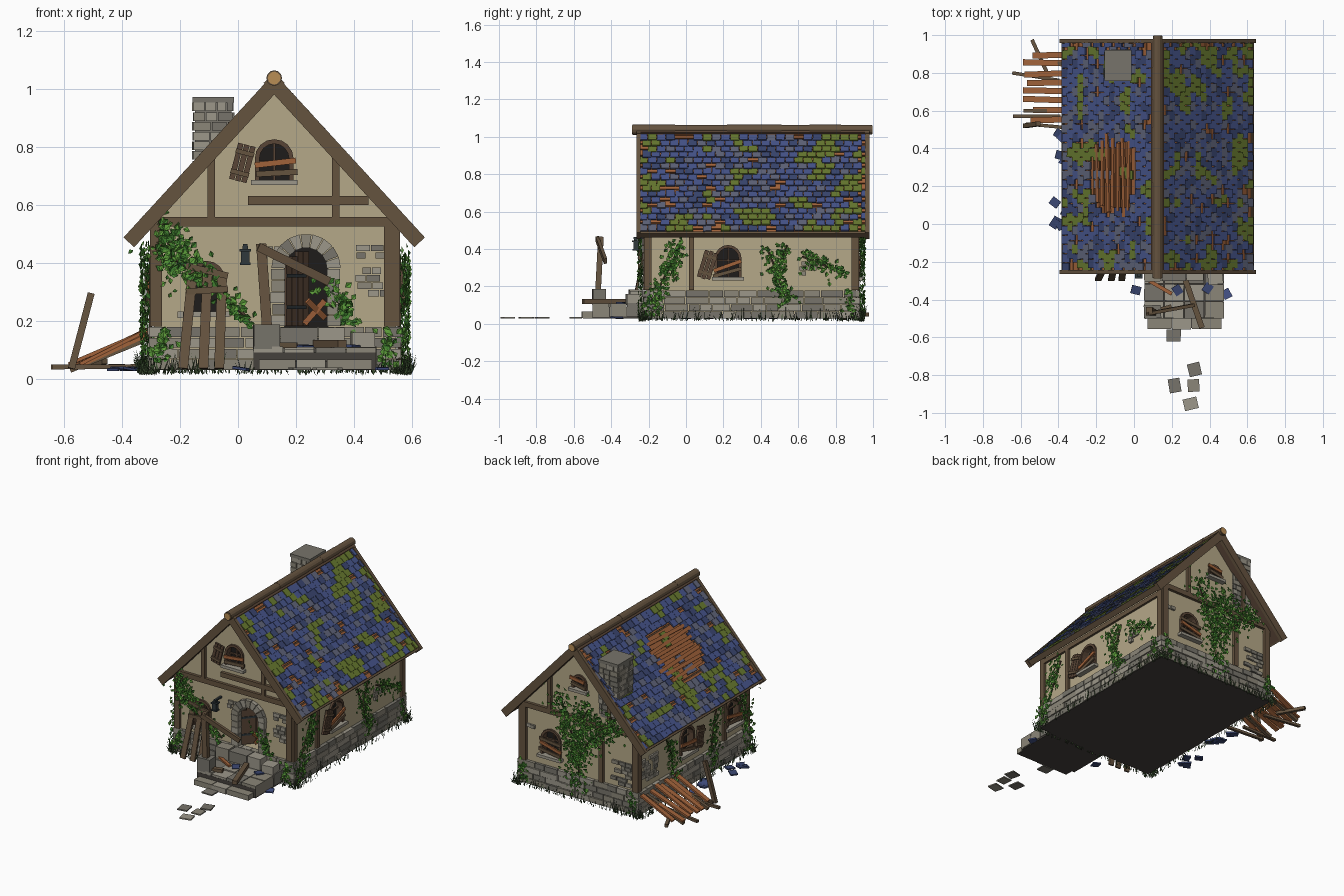
import bpy, bmesh, math, random
from mathutils import Matrix, Vector, noise

if "Cube" in bpy.data.objects:
    bpy.data.objects.remove(bpy.data.objects["Cube"])

random.seed(4)
R, I = random.uniform, Matrix.Identity(4)
parts = {}
COL = dict(plaster="B5A888", timber="65533F", plank="594536", raw="A0623A", dark="1E1C1B", floor="45413C",
           stone_a="8B8678", stone_b="77746B", stone_c="9C978A", slate_a="46548A", slate_b="39456F", slate_c="5E6378",
           moss="66782F", leaf_a="5FA03C", leaf_b="3F7D2E", grass="3F5434", iron="30383C", cut_wood="B98D55", stem="4F4030")


def get(name, col):
    return parts.setdefault((name, col), bmesh.new())


def prism(part, M, prof, z0, z1):
    bm = get(*part)
    lo = [bm.verts.new(M @ Vector((x, y, z0))) for x, y in prof]
    hi = [bm.verts.new(M @ Vector((x, y, z1))) for x, y in prof]
    bm.faces.new(lo[::-1])
    bm.faces.new(hi)
    for i in range(len(prof)):
        j = (i + 1) % len(prof)
        bm.faces.new((lo[i], lo[j], hi[j], hi[i]))


def box(part, M, c, s, rz=0, ry=0):
    M = M @ Matrix.Translation(c) @ Matrix.Rotation(rz, 4, 'Z') @ Matrix.Rotation(ry, 4, 'Y')
    x, y, z = (v / 2 for v in s)
    prism(part, M, [(-x, -y), (x, -y), (x, y), (-x, y)], -z, z)


def span(part, M, a0, a1, b0, b1, c0, c1):
    box(part, M, ((a0 + a1) / 2, (b0 + b1) / 2, (c0 + c1) / 2), (a1 - a0, b1 - b0, c1 - c0))


def axes(x, y, z, o):
    return Matrix((x, y, z)).transposed().to_4x4() if o is None else Matrix.Translation(o) @ Matrix((x, y, z)).transposed().to_4x4()


def beam(part, p, q, w, t, up=(0, 0, 1)):
    p, q = Vector(p), Vector(q)
    x = (q - p).normalized()
    y = Vector(up).cross(x).normalized()
    box(part, axes(x, y, x.cross(y), (p + q) / 2), (0, 0, 0), ((q - p).length, w, t))


def frames(x0, x1, y0, y1):
    """wall frames: local (along wall, up, outward)"""
    X, Y, Z = Vector((1, 0, 0)), Vector((0, 1, 0)), Vector((0, 0, 1))
    return (axes(X, Z, -Y, (0, y0, 0)), axes(X, Z, Y, (0, y1, 0)),
            axes(Y, Z, X, (x1, 0, 0)), axes(Y, Z, -X, (x0, 0, 0)))


def stone(name):
    return (name, random.choice(("stone_a", "stone_b", "stone_c")))


def courses(name, M, a0, a1, z0, z1, rows, lmin, lmax, d):
    h = (z1 - z0) / rows
    for r in range(rows):
        a = a0
        while a < a1 - 0.005:
            b = a + R(lmin, lmax)
            if b > a1 - lmin * 0.6:
                b = a1
            span(stone(name), M, a + 0.002, b - 0.002, z0 + r * h + 0.002, z0 + (r + 1) * h - 0.002, -0.02, d + R(-.004, .004))
            a = b


def arch(cx, b, sp, r, n=10):
    return [(cx - r, b), (cx + r, b)] + [(cx + r * math.cos(math.pi * i / n), sp + r * math.sin(math.pi * i / n)) for i in range(n + 1)]


def ring(part, M, cx, sp, r0, r1, n, c0, c1, gap=0.0):
    for i in range(n):
        t0, t1 = math.pi * i / n + gap, math.pi * (i + 1) / n - gap
        prof = [(cx + r * math.cos(t), sp + r * math.sin(t)) for r, t in ((r0, t0), (r1, t0), (r1, t1), (r0, t1))]
        prism(part or stone("door_arch"), M, prof, c0, c1)


def window(M, a, b, sp, r, boards=2):
    prism(("wall_cutter", "dark"), M, arch(a, b, sp, r), -0.04, 0.05)
    prism(("window_dark", "dark"), M, arch(a, b, sp, r), -0.045, -0.037)
    fr = ("window_frame", "plank")
    ring(fr, M, a, sp, r - 0.004, r + 0.012, 8, -0.03, 0.012)
    for s in (-1, 1):
        box(fr, M, (a + s * (r + .004), (b + sp) / 2, -.009), (.016, sp - b, .042))
    box(fr, M, (a, (b + sp + r) / 2, -.025), (.008, sp + r - b, .012))
    box(fr, M, (a, sp - .01, -.025), (2 * r, .008, .012))
    box(("window_sill", "stone_c"), M, (a, b - .008, .01), (2 * r + .05, .018, .045))
    for i in range(boards):
        box(("window_board", "raw" if i % 2 else "timber"), M, (a + R(-.01, .01), b + .025 + i * .035, .018), (2.6 * r, .02, .01), R(.05, .35))


def shutter(M, a, b, w, h, rot):
    S = M @ Matrix.Translation((a, b, .02)) @ Matrix.Rotation(rot, 4, 'Z')
    for i in range(3):
        box(("shutter", "plank"), S, ((i - 1) * w / 3, 0, 0), (w / 3 - .003, h + R(-.01, .01), .012))
    for s in (-1, 1):
        box(("shutter", "timber"), S, (0, s * h * .3, .009), (w, .016, .008))


def vine(M, pts, r, n):
    for p, q in zip(pts, pts[1:]):
        beam(("vine_stem", "stem"), M @ Vector((*p, .012)), M @ Vector((*q, .012)), .008, .008, (.3, .5, .7))
    for _ in range(n):
        k = random.randrange(len(pts) - 1)
        c = Vector(pts[k]).lerp(Vector(pts[k + 1]), R(0, 1))
        a, b = c.x + random.gauss(0, r), max(.05, c.y + random.gauss(0, r))
        L = M @ Matrix.Translation((a, b, R(.012, .045))) @ Matrix.Rotation(R(0, 6.28), 4, 'Z') @ Matrix.Rotation(R(-.6, .6), 4, 'X')
        s = R(.017, .03)
        bm = get("ivy_leaves", random.choice(("leaf_a", "leaf_b")))
        v = [bm.verts.new(L @ Vector(c) * 1.0) for c in ((-s * .5, 0, 0), (0, -s * .45, s * .2), (s * .6, 0, 0), (0, s * .45, s * .2))]
        bm.faces.new((v[0], v[1], v[2]))
        bm.faces.new((v[0], v[2], v[3]))


def patch(M, a, b, w, h):
    for r in range(int(h / .026)):
        x = a - w / 2 + R(0, .03)
        while x < a + w / 2:
            l = R(.03, .055)
            if random.random() < .75:
                box(stone("bared_stone"), M, (x + l / 2, b - h / 2 + r * .026, .002), (l - .004, .022, R(.012, .024)))
            x += l


F = FRONT, BACK, RIGHT, LEFT = frames(-.29, .545, -.21, .91)

# plaster body with cut openings, floor, foundation
prism(("walls", "plaster"), FRONT, [(-.29, .05), (.545, .05), (.545, .53), (.125, .985), (-.29, .53)], -1.12, 0)
span(("floor", "floor"), I, -.305, .56, -.225, .925, .03, .052)
for M, a0, a1 in ((FRONT, -.31, .565), (BACK, -.31, .565), (RIGHT, -.21, .91), (LEFT, -.21, .91)):
    courses("foundation", M, a0, a1, .03, .18, 4, .06, .13, .02)

# timber frame
tm = ("timber_frame", "timber")
for M in (FRONT, BACK):
    for t in ((-.3, -.262, .18, .53), (.505, .545, .18, .53), (-.3, .555, .525, .558), (-.105, -.08, .558, .77), (.325, .35, .558, .77)):
        span(tm, M, *t, -.01, .018)
span(tm, FRONT, .035, .45, .6, .63, -.01, .02)
span(tm, BACK, -.05, -.02, .18, .53, -.01, .018)
for M in (RIGHT, LEFT):
    for t in ((-.225, -.185, .18, .53), (.015, .042, .18, .5), (.885, .925, .18, .53), (-.22, .92, .47, .5)):
        span(tm, M, *t, -.01, .014)

# windows and hanging shutters
for args in ((FRONT, .125, .685, .76, .055), (FRONT, -.11, .23, .34, .055, 0), (RIGHT, .225, .25, .35, .06),
             (LEFT, .41, .25, .35, .06), (LEFT, -.06, .25, .35, .06), (BACK, .33, .25, .35, .06, 3), (BACK, .125, .74, .78, .04)):
    window(*args)
shutter(FRONT, .015, .745, .065, .12, -.25)
shutter(RIGHT, .115, .315, .075, .15, -.3)
shutter(LEFT, .3, .31, .07, .14, .2)

# doorway, door ajar, broken boards
prism(("wall_cutter", "dark"), FRONT, arch(.235, .17, .38, .075), -.15, .05)
prism(("door_dark", "dark"), FRONT, arch(.235, .17, .38, .075), -.155, -.147)
ring(None, FRONT, .235, .38, .072, .12, 9, -.05, .025, .015)
for s in (-1, 1):
    for i in range(5):
        w = R(.04, .055)
        box(stone("door_arch"), FRONT, (.235 + s * (.072 + w / 2), .2 + i * .04, -.012), (w, .037, .07))
D = FRONT @ Matrix.Translation((.167, 0, -.01)) @ Matrix.Rotation(.85, 4, 'Y')
for i in range(4):
    span(("door", "plank"), D, i * .03, i * .03 + .028, .182, .385 + .018 * min(i + 1, 3), -.012, 0)
for z in (.24, .35):
    span(("door_strap", "iron"), D, 0, .1, z, z + .012, 0, .004)
for p, q in (((.23, -.15, .19), (.3, -.17, .27)), ((.24, -.19, .27), (.3, -.14, .21))):
    beam(("fallen_board", "raw"), p, q, .02, .012, (0, -1, 0))

# roof planes: local x runs down the slope, z outward
for s in (1, -1):
    d, n = Vector((.676 * s, 0, -.737)), Vector((.737 * s, 0, .676))
    M = axes(d, Vector((0, 1, 0)), n, (.125, 0, 1.055))
    span(("roof_deck", "plank"), M, 0, .755, -.245, .965, -.047, -.03)
    span(("eave_board", "timber"), M, .752, .765, -.25, .97, -.045, -.01)
    for y in (-.265, .958):
        span(("barge_board", "timber"), M, 0, .77, y, y + .022, -.05, 0)
    span(("ridge_board", "raw"), M, 0, .05, -.245, .965, -.03, -.008)
    for i in range(18):
        u = .03 + i * .041
        span(("roof_batten", "raw"), M, u, u + .034, -.245, .965, -.032, -.02)
        if s < 0 and .2 < u < .5:
            box(("broken_batten", "raw"), M, (u, .25 + R(-.03, .03), -.008), (.022, R(.3, .42), .012), R(-.04, .04))
    for r in range(17):
        for c in range(25):
            u, y = .07 + r * .041, -.225 + c * .049 + (r % 2) * .02 - .005
            hole = s < 0 and abs((u - .355) / .17) ** 3 + abs((y - .25) / .2) ** 3 < 1
            if random.random() < .07 or (hole and random.random() < .85):
                continue
            w = min(.046, 2 * (.957 - y))
            col = "moss" if noise.noise(Vector((u * 9, y * 9, s * 3.3))) > .22 else random.choice(("slate_a", "slate_a", "slate_b", "slate_c"))
            box(("roof_tiles", col), M, (u, y, -.009 + R(-.002, .002)), (R(.048, .056), w, .009), R(-.03, .03), -.12)

# ridge log in sections with pale cut ends
circ = lambda r: [(.125 + r * math.cos(i * math.pi / 6), 1.038 + r * math.sin(i * math.pi / 6)) for i in range(12)]
cuts = (-.285, -.06, .22, .51, .66, .83, .995)
for i in range(6):
    prism(("ridge_log", "timber"), FRONT, circ(.027 - .0015 * (i % 2)), -.21 - cuts[i], -.21 - cuts[i + 1])
prism(("log_ends", "cut_wood"), FRONT, circ(.022), .079, -1.208)

# chimney
span(("chimney_core", "stone_b"), I, -.148, -.022, .768, .912, .6, .955)
for M, a0, a1 in zip(frames(-.148, -.022, .768, .912), (-.155, -.155, .768, .768), (-.015, -.015, .912, .912)):
    courses("chimney", M, a0, a1, .62, .955, 10, .03, .065, .008)
span(("chimney_cap", "stone_b"), I, -.157, -.013, .758, .922, .953, .973)

# porch steps, pillar and slabs
span(("porch_base", "floor"), I, .055, .475, -.5, -.22, .03, .09)
courses("porch_step", FRONT, .07, .465, .03, .068, 1, .08, .15, .348)
span(("porch_base", "floor"), I, .075, .46, -.55, -.5, .03, .06)
for i in range(4):
    for j in range(3):
        box(stone("porch_slab"), I, (.105 + i * .107, -.455 + j * .092, .072 + R(-.004, .004)), (.102, .088, .07), R(-.02, .02))
courses("door_step", FRONT, .145, .37, .1, .178, 1, .1, .14, .09)
for y, z in ((-.465, .145), (-.27, .14)):
    box(stone("porch_pillar"), I, (.098, y, z), (.09, .07, .085), .05)
box(stone("porch_pillar"), I, (.43, -.28, .13), (.08, .08, .06), .1)
for x, y in ((.21, -.59), (.32, -.77), (.215, -.855), (.315, -.855), (.3, -.952)):
    box(stone("path_stone"), I, (x, y, .034), (R(.06, .08), R(.06, .075), .008), R(-.2, .3))

# broken rails around the porch and planks leaning on the front
pl = ("broken_plank", "timber")
beam(pl, (.1, -.47, .18), (.08, -.455, .465), .035, .03, (0, -1, 0))
beam(pl, (.07, -.475, .455), (.315, -.43, .335), .03, .018, (0, -1, 0))
beam(pl, (.27, -.29, .12), (.36, -.55, .12), .03, .025)
beam(pl, (.06, -.48, .115), (.2, -.44, .115), .03, .02)
beam(("fallen_board", "raw"), (.08, -.3, .115), (.2, -.37, .118), .02, .012)
for x0, x1, z in ((-.19, -.155, .385), (-.12, -.105, .375), (-.065, -.055, .36)):
    beam(pl, (x0, -.295, .035), (x1, -.225, z), .034, .014, (0, -1, 0))
for a, b in ((.39, .355), (.3, .31)):
    beam(pl, (-.18, -.25, a), (-.035, -.25, b), .022, .012, (0, -1, 0))

# lantern on its bracket
ir = ("lantern", "iron")
span(ir, I, .018, .032, -.28, -.21, .455, .465)
for z, s, h in ((.42, .028, .04), (.443, .04, .008), (.452, .02, .012), (.397, .036, .008)):
    box(ir, I, (.025, -.268, z), (s, s, h))

# collapsed lean-to on the left side
for i in range(8):
    y, e = .555 + i * .049, R(-.04, .04)
    beam(("lean_to_board", "raw"), (-.56 + e, y + R(-.01, .01), .05), (-.31, y, .165 + R(-.03, .01)), .032, .012)
for y in (.6, .85):
    beam(pl, (-.58, y, .03), (-.31, y, .14), .02, .02)
for y, x in ((.8, -.645), (.57, -.64), (.53, -.57)):
    beam(pl, (x, y, .04), (x + .25, y + R(-.04, .02), .042), .018, .016)
beam(pl, (-.575, .52, .035), (-.507, .53, .295), .024, .024, (0, -1, 0))
beam(pl, (-.54, .975, .05), (-.46, .8, .06), .02, .02)

# fallen slates
for x, y, z in [(R(-.42, -.33), R(-.1, .5), .034) for _ in range(12)] + [(.01, -.35, .035), (.23, -.35, .112), (.39, -.34, .112), (.49, -.37, .035)]:
    box(("fallen_slate", random.choice(("slate_a", "slate_b"))), I, (x, y, z), (.05, .045, .009), R(0, 3), R(-.15, .15))

# bared stonework patches
for t in ((FRONT, .44, .39, .1, .19), (FRONT, .09, .45, .08, .06), (FRONT, -.2, .25, .05, .06), (RIGHT, .64, .31, .08, .08),
          (LEFT, .78, .32, .15, .18), (BACK, -.2, .29, .13, .17), (BACK, .45, .42, .07, .08)):
    patch(*t)

# climbing ivy
for t in ((FRONT, [(-.25, .53), (-.23, .42), (-.14, .36)], .03, 230), (FRONT, [(-.14, .36), (-.03, .27), (.04, .2)], .018, 80),
          (FRONT, [(.3, .33), (.36, .25), (.38, .19)], .024, 90), (FRONT, [(-.27, .07), (-.25, .16)], .016, 40), (FRONT, [(.51, .06), (.52, .15)], .016, 40),
          (RIGHT, [(-.18, .06), (-.14, .2), (-.08, .32), (-.03, .42)], .026, 200), (RIGHT, [(.54, .1), (.5, .24), (.43, .41)], .026, 130),
          (RIGHT, [(.48, .25), (.54, .42)], .02, 50), (RIGHT, [(.62, .36), (.72, .32), (.84, .27)], .024, 100), (RIGHT, [(.88, .06), (.87, .16)], .016, 30),
          (BACK, [(.12, .1), (.13, .3), (.2, .5), (.26, .66)], .042, 330), (BACK, [(.13, .3), (.03, .45), (-.1, .55), (-.16, .56)], .042, 280),
          (BACK, [(.13, .35), (.1, .55), (.06, .62)], .045, 200), (BACK, [(.51, .06), (.52, .16)], .018, 40), (BACK, [(-.28, .06), (-.27, .16)], .016, 30),
          (LEFT, [(-.2, .06), (-.17, .25), (-.12, .43)], .028, 150), (LEFT, [(.18, .08), (.16, .25), (.12, .42)], .03, 150),
          (LEFT, [(.56, .15), (.58, .3), (.64, .43)], .026, 120)):
    vine(*t)

# grass tufts round the base, denser at the corners
bm = get("grass", "grass")
for i in range(700):
    t = R(0, 1) ** 2.2 * .5
    t = t if i % 2 else 1 - t
    x, y = random.choice(((-.31 + .875 * t, -.24), (-.31 + .875 * t, .94), (.58, -.23 + 1.16 * t), (-.325, -.23 + 1.16 * t)))
    x, y, a, h = x + R(-.02, .02), y + R(-.012, .012), R(0, 6.28), R(.02, .08)
    bm.faces.new([bm.verts.new(v) for v in ((x - .003 * math.cos(a), y - .003 * math.sin(a), R(.01, .03)),
                  (x + .003 * math.cos(a), y + .003 * math.sin(a), .02), (x + R(-.025, .025), y + R(-.02, .02), .025 + h))])

# turn every part into an object
mats, objs = {}, {}
for (name, col), bm in parts.items():
    bmesh.ops.recalc_face_normals(bm, faces=bm.faces[:])
    me = bpy.data.meshes.new(name)
    bm.to_mesh(me)
    bm.free()
    if col not in mats:
        mats[col] = bpy.data.materials.new(col)
        mats[col].diffuse_color = [((int(COL[col][i:i + 2], 16) / 255 + .055) / 1.055) ** 2.4 for i in (0, 2, 4)] + [1]
    me.materials.append(mats[col])
    objs[name] = bpy.data.objects.new(name, me)
    bpy.context.collection.objects.link(objs[name])

# cut the openings, then drop the cutter
walls, cutter = objs["walls"], objs["wall_cutter"]
mod = walls.modifiers.new("openings", 'BOOLEAN')
mod.object, mod.operation, mod.solver = cutter, 'DIFFERENCE', 'EXACT'
cut = bpy.data.meshes.new_from_object(walls.evaluated_get(bpy.context.evaluated_depsgraph_get()))
walls.modifiers.clear()
walls.data = cut
bpy.data.objects.remove(cutter)

for m in bpy.data.materials:
    if m.users and not m.is_grease_pencil:
        m.use_nodes = True
        m.node_tree.nodes["Principled BSDF"].inputs["Base Color"].default_value = m.diffuse_color
